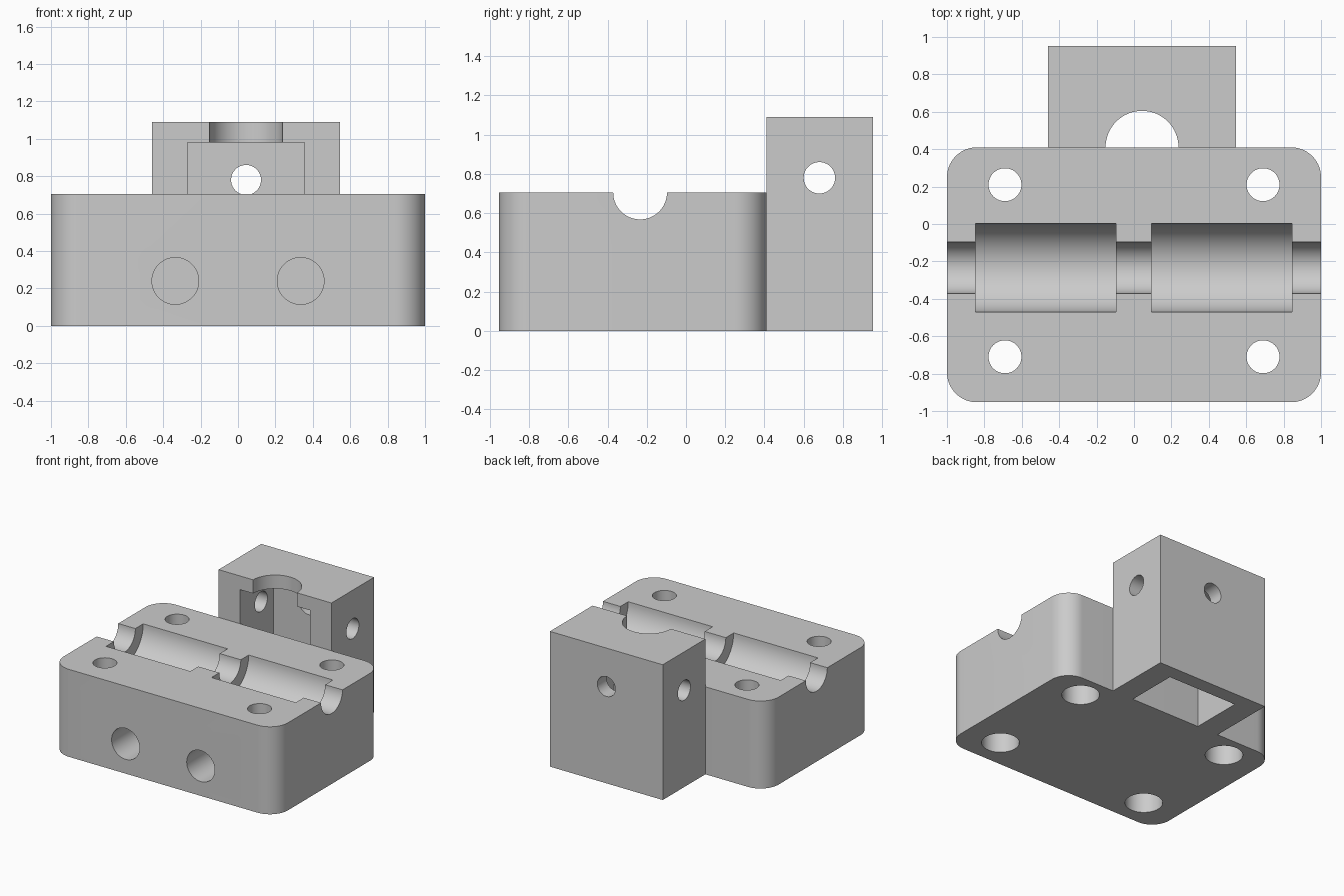
import bpy, bmesh, math
from mathutils import Matrix

cube = bpy.data.objects.get("Cube")
if cube:
    bpy.data.objects.remove(cube, do_unlink=True)

grey = bpy.data.materials.new("light_grey")
grey.use_nodes = True
colour = (0.6, 0.6, 0.6, 1.0)
grey.diffuse_color = colour
bsdf = next(n for n in grey.node_tree.nodes if n.type == 'BSDF_PRINCIPLED')
bsdf.inputs["Base Color"].default_value = colour


def finish(name, bm):
    mesh = bpy.data.meshes.new(name)
    bm.to_mesh(mesh)
    bm.free()
    mesh.materials.append(grey)
    obj = bpy.data.objects.new(name, mesh)
    bpy.context.collection.objects.link(obj)
    return obj


def box(name, lo, hi, corner=0):
    """Box between two corners, with optional rounded vertical edges."""
    bm = bmesh.new()
    bmesh.ops.create_cube(bm, size=1)
    for v in bm.verts:
        v.co = [l if c < 0 else h for c, l, h in zip(v.co, lo, hi)]
    if corner:
        upright = [e for e in bm.edges
                   if abs(e.verts[0].co.z - e.verts[1].co.z) > 0.01]
        bmesh.ops.bevel(bm, geom=upright, offset=corner, segments=14,
                        profile=0.5, affect='EDGES')
    return finish(name, bm)


def rod(name, axis, start, length, radius):
    """Cylinder that begins at start and runs along the given axis."""
    turn = {'X': Matrix.Rotation(math.pi / 2, 4, 'Y'),
            'Y': Matrix.Rotation(-math.pi / 2, 4, 'X'),
            'Z': Matrix.Identity(4)}[axis]
    bm = bmesh.new()
    bmesh.ops.create_cone(bm, cap_ends=True, segments=64, radius1=radius,
                          radius2=radius, depth=length)
    bm.transform(Matrix.Translation(start) @ turn
                 @ Matrix.Translation((0, 0, length / 2)))
    return finish(name, bm)


def cut(body, cutters):
    bpy.ops.object.select_all(action='DESELECT')
    bpy.context.view_layer.objects.active = body
    body.select_set(True)
    for cutter in cutters:
        mod = body.modifiers.new("cut", 'BOOLEAN')
        mod.operation = 'DIFFERENCE'
        mod.solver = 'EXACT'
        mod.object = cutter
        bpy.ops.object.modifier_apply(modifier=mod.name)
        bpy.data.objects.remove(cutter, do_unlink=True)
    bpy.ops.object.shade_smooth_by_angle(angle=math.radians(30))


# Carriage block with rounded corners
BACK = 0.41
TOP = 0.705
AXIS_Y = -0.234
block = box("carriage_block", (-1, -0.953, 0), (1, BACK, TOP), corner=0.16)

# Rod channel and the two wider bearing seats
cutters = [rod("rod_channel", 'X', (-1.1, AXIS_Y, TOP), 2.2, 0.137)]
for x in (-0.847, 0.093):
    cutters.append(rod("bearing_seat", 'X', (x, AXIS_Y, TOP), 0.752, 0.237))

# Bolt holes with counterbores below, and blind front sockets
for x in (-0.69, 0.69):
    for y in (-0.71, 0.21):
        cutters.append(rod("bolt_hole", 'Z', (x, y, -0.1), 1, 0.088))
        cutters.append(rod("counterbore", 'Z', (x, y, -0.1), 0.45, 0.139))
for x in (-0.335, 0.335):
    cutters.append(rod("front_socket", 'Y', (x, -1.05, 0.24), 1.15, 0.125))
cut(block, cutters)

# Rear tower: hollow, open below and towards the front
tower = box("rear_tower", (-0.46, BACK, 0), (0.546, 0.953, 1.09))
MID = 0.043
cut(tower, [
    box("pocket", (-0.27, 0.2, -0.1), (0.355, 0.835, 0.98)),
    rod("top_notch", 'Z', (MID, BACK, 0.9), 0.4, 0.195),
    rod("side_hole", 'X', (-0.7, 0.68, 0.78), 1.5, 0.08),
    rod("back_hole", 'Y', (MID, 0.6, 0.78), 0.5, 0.08),
])
